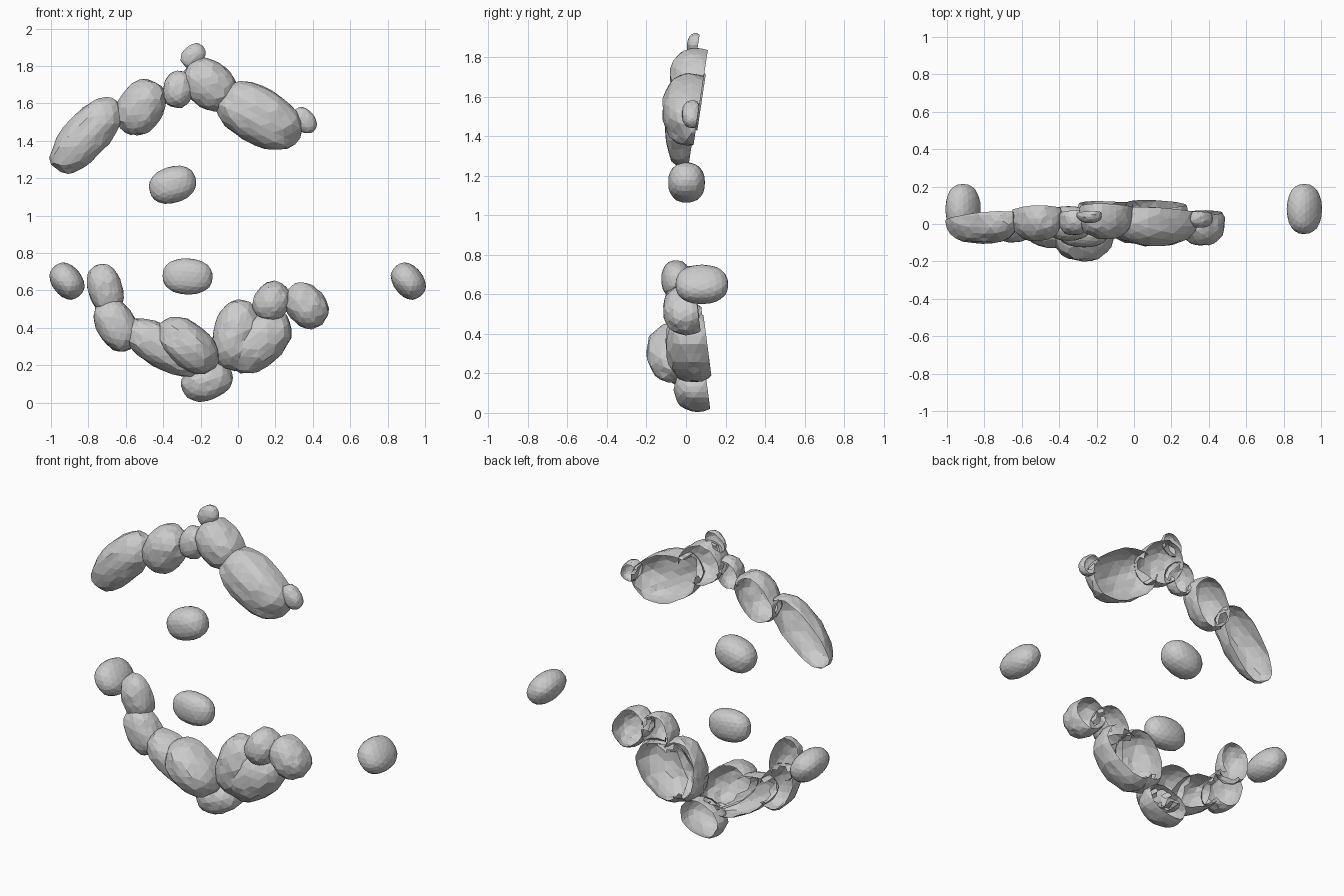
import bpy, bmesh, math, random
from mathutils import Vector, Matrix

if "Cube" in bpy.data.objects:
    bpy.data.objects.remove(bpy.data.objects["Cube"])

random.seed(4)


def turn_of(tilt):
    return Matrix.Rotation(-math.radians(tilt), 3, 'Y')


def inside(p, s):
    """True when p lies well within stone s = (x, y, z, a, d, b, tilt, rim)."""
    q = turn_of(s[6]).transposed() @ (p - Vector(s[:3]))
    return sum(abs(q[i] / s[3 + i]) ** 2.3 for i in range(3)) < 0.85


def rock(name, centre, half, tilt, rim=None, power=2.3, rough=0.05, detail=3,
         lean=0.0, others=()):
    """Faceted stone; with rim set it is an open shell cut off behind y = rim."""
    bm = bmesh.new()
    bmesh.ops.create_icosphere(bm, subdivisions=detail, radius=1)
    turn = turn_of(tilt)
    for v in bm.verts:
        n = v.co.normalized()
        k = sum(abs(c) ** power for c in n) ** (-1 / power)
        k *= 1 + random.uniform(-rough, rough)
        p = Vector([n[i] * k * half[i] for i in range(3)])
        v.co = turn @ p + Vector(centre)
    if rim is not None:
        # slightly leaning cut leaves the back hollow
        bmesh.ops.bisect_plane(bm, geom=bm.verts[:] + bm.edges[:] + bm.faces[:],
                               plane_co=(centre[0], rim, centre[2]),
                               plane_no=Vector((0, 1, lean)).normalized(),
                               clear_outer=True)
        # drop the faces buried in neighbouring stones
        buried = [f for f in bm.faces
                  if any(all(inside(v.co, s) for v in f.verts) for s in others)]
        bmesh.ops.delete(bm, geom=buried, context='FACES')
    me = bpy.data.meshes.new(name)
    bm.to_mesh(me)
    bm.free()
    ob = bpy.data.objects.new(name, me)
    bpy.context.collection.objects.link(ob)
    return ob


# open-backed shells: centre x, y, z / half length, depth, width / tilt / rim y
upper = [
    (-0.81, 0.015, 1.43, 0.245, 0.12, 0.12, 48, 0.04),
    (-0.52, 0.03, 1.58, 0.155, 0.12, 0.12, 58, 0.08),
    (-0.32, 0.02, 1.675, 0.098, 0.08, 0.08, 80, 0.06),
    (-0.15, 0.05, 1.70, 0.155, 0.13, 0.125, -40, 0.09),
    (-0.24, 0.05, 1.855, 0.072, 0.045, 0.055, 45, 0.06),
    (0.11, 0.03, 1.535, 0.245, 0.15, 0.15, -28, 0.065),
    (0.355, 0.03, 1.51, 0.075, 0.05, 0.055, -50, 0.06),
]
lower = [
    (-0.71, 0.03, 0.61, 0.135, 0.10, 0.092, 105, 0.05),
    (-0.65, 0.01, 0.415, 0.15, 0.11, 0.105, 120, 0.05),
    (-0.40, 0.00, 0.295, 0.235, 0.13, 0.11, -30, 0.06),
    (-0.27, -0.04, 0.305, 0.185, 0.16, 0.12, -38, 0.03),
    (-0.01, 0.03, 0.36, 0.19, 0.13, 0.125, 78, 0.10),
    (0.11, 0.04, 0.33, 0.20, 0.14, 0.135, 42, 0.11),
    (0.18, 0.00, 0.54, 0.11, 0.115, 0.095, 60, 0.06),
    (0.365, 0.00, 0.52, 0.13, 0.115, 0.105, -50, 0.06),
    (-0.165, 0.06, 0.115, 0.14, 0.12, 0.10, 20, 0.11),
]
for label, group, lean in (("upper_arc_stone", upper, -0.15),
                           ("lower_arc_stone", lower, 0.13)):
    for i, s in enumerate(group):
        rock(f"{label}_{i + 1}", s[:3], s[3:6], s[6], s[7], rough=0.035, detail=3,
             lean=lean, others=group[:i] + group[i + 1:])

# loose pebbles inside the ring, fully closed
rock("upper_pebble", (-0.35, 0.003, 1.165), (0.128, 0.093, 0.096), 18, rough=0.01)
rock("lower_pebble", (-0.27, -0.05, 0.675), (0.134, 0.075, 0.096), -3, rough=0.01)

# matching pair of side pebbles, long front to back
left = rock("left_pebble", (-0.914, 0.08, 0.65), (0.104, 0.134, 0.08), -52, rough=0.01)
right = left.copy()
right.name = "right_pebble"
right.location.x = 1.825
bpy.context.collection.objects.link(right)
